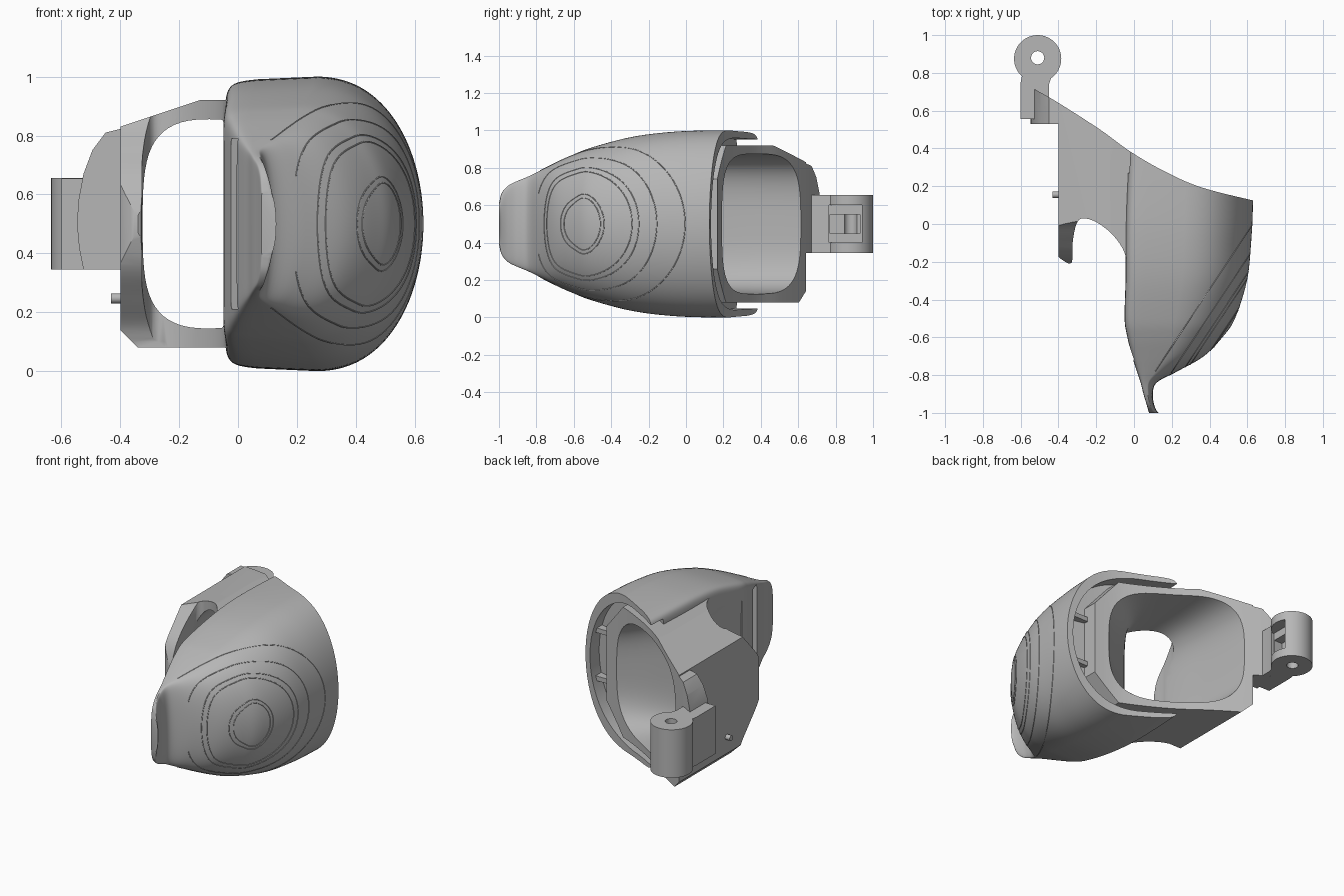
import bpy, bmesh, math
from mathutils import Vector

if "Cube" in bpy.data.objects:
    bpy.data.objects.remove(bpy.data.objects["Cube"])

grey = bpy.data.materials.new("matte grey")
grey.diffuse_color = (0.47, 0.47, 0.47, 1)
grey.use_nodes = True
grey.node_tree.nodes["Principled BSDF"].inputs["Base Color"].default_value = (0.47, 0.47, 0.47, 1)


def make(name, bm):
    bmesh.ops.recalc_face_normals(bm, faces=bm.faces)
    me = bpy.data.meshes.new(name)
    bm.to_mesh(me)
    bm.free()
    ob = bpy.data.objects.new(name, me)
    bpy.context.collection.objects.link(ob)
    return ob


def loft(name, loops):
    bm = bmesh.new()
    rows = [[bm.verts.new(p) for p in loop] for loop in loops]
    n = len(rows[0])
    for a, b in zip(rows, rows[1:]):
        for i in range(n):
            j = (i + 1) % n
            bm.faces.new((a[i], a[j], b[j], b[i]))
    bm.faces.new(rows[0])
    bm.faces.new(rows[-1])
    return make(name, bm)


def prism(name, pts, axis, lo, hi):
    """Extrude a 2D outline along an axis."""
    place = {"x": lambda u, v, w: (w, u, v), "y": lambda u, v, w: (u, w, v),
             "z": lambda u, v, w: (u, v, w)}[axis]
    return loft(name, [[place(u, v, w) for u, v in pts] for w in (lo, hi)])


def box(name, x, y, z):
    return prism(name, [(x[0], y[0]), (x[1], y[0]), (x[1], y[1]), (x[0], y[1])], "z", *z)


def disc(cx, cy, r, n=48):
    return [(cx + r * math.cos(math.tau * i / n), cy + r * math.sin(math.tau * i / n)) for i in range(n)]


def spline(pts, n):
    """Smooth interpolation through a short list of points."""
    p = [Vector(q) for q in pts]
    p = [2 * p[0] - p[1]] + p + [2 * p[-1] - p[-2]]
    out = []
    for i in range(1, len(p) - 2):
        a, b, c, d = p[i - 1:i + 3]
        for k in range(n):
            t = k / n
            out.append(0.5 * (2 * b + (c - a) * t + (2 * a - 5 * b + 4 * c - d) * t * t
                              + (3 * b - a - 3 * c + d) * t ** 3))
    return out + [p[-2]]


def combine(target, others):
    """Apply a list of (operation, object) booleans and discard the tools."""
    for op, tool in others:
        m = target.modifiers.new("cut", "BOOLEAN")
        m.operation, m.object, m.solver = op, tool, "EXACT"
        dg = bpy.context.evaluated_depsgraph_get()
        me = bpy.data.meshes.new_from_object(target.evaluated_get(dg))
        target.modifiers.clear()
        target.data = me
        bpy.data.objects.remove(tool)
    return target


def spow(v, e):
    return math.copysign(abs(v) ** e, v)


def section(y, xl, xr, h):
    """D shaped slice: nearly square on one side, elliptical on the other."""
    xc = xl + 0.44 * (xr - xl)
    loop = []
    for i in range(128):
        t = math.tau * (i + 0.5) / 128
        c, s = math.cos(t), math.sin(t)
        if c > 0:
            loop.append((xc + (xr - xc) * c ** 0.87, y, 0.5 + h * s))
        else:
            u = abs(c) ** 0.12
            loop.append((xc - (xc - xl) * u, y, 0.5 + h * (1 - 0.045 * u * u) * spow(s, 0.12)))
    return loop


# Domed shell: depth, inner edge, outer edge, half height
ribs = spline([(-1.0, 0.08, 0.13, 0.11), (-0.985, 0.075, 0.118, 0.165), (-0.95, 0.065, 0.105, 0.205),
               (-0.9, 0.05, 0.1, 0.23), (-0.84, 0.035, 0.12, 0.255), (-0.78, 0.015, 0.23, 0.285),
               (-0.7, -0.01, 0.37, 0.325), (-0.6, -0.035, 0.468, 0.372), (-0.5, -0.05, 0.535, 0.41),
               (-0.3, -0.045, 0.598, 0.463), (-0.1, -0.045, 0.62, 0.49), (0.12, -0.04, 0.63, 0.5),
               (0.5, -0.02, 0.63, 0.5)], 6)
body = loft("shell_and_frame", [section(*r) for r in ribs])

# Concentric raised rings traced where slanted planes meet the dome
ring_bm = bmesh.new()
axis = Vector((0.833, -0.552, 0))
for d in (0.525, 0.6, 0.645, 0.66, 0.708, 0.713):
    bm = bmesh.new()
    bm.from_mesh(body.data)
    cut = bmesh.ops.bisect_plane(bm, geom=bm.verts[:] + bm.edges[:] + bm.faces[:],
                                 plane_co=axis * d, plane_no=axis)["geom_cut"]
    for e in cut:
        if isinstance(e, bmesh.types.BMEdge) and all(v.co.y > -0.79 for v in e.verts):
            ring_bm.edges.new([ring_bm.verts.new(v.co) for v in e.verts])
    bm.free()
bmesh.ops.remove_doubles(ring_bm, verts=ring_bm.verts, dist=0.0005)
rings = make("dome_rings", ring_bm)
bpy.ops.object.select_all(action="DESELECT")
bpy.context.view_layer.objects.active = rings
rings.select_set(True)
bpy.ops.object.convert(target="CURVE")
rings = bpy.context.view_layer.objects.active
rings.data.bevel_depth = 0.0025
rings.data.bevel_resolution = 1
bpy.ops.object.convert(target="MESH")
rings = bpy.context.view_layer.objects.active

# Eye frame: plan outline trimmed by its front outline, pillar rounded at top and bottom
front_outline = [(-0.4, 0.83), (-0.13, 0.92), (0.3, 0.92), (0.45, 0.74), (0.45, 0.26),
                 (0.3, 0.08), (-0.34, 0.08), (-0.4, 0.14)]
hook = spline([(-0.42, -0.15), (-0.38, -0.19), (-0.33, -0.205), (-0.325, -0.1), (-0.305, 0.0),
               (-0.27, 0.03), (-0.2, 0.01), (-0.12, -0.05), (-0.06, -0.13), (-0.03, -0.22)], 4)
frame = prism("frame", [tuple(p) for p in hook] + [(0.05, -0.22), (0.55, 0.03), (0.55, 0.9), (-0.42, 0.9)],
              "z", 0.02, 0.98)
upper = [tuple(p) for p in spline([(0.03, 0.9), (0.0, 0.84), (-0.08, 0.75), (-0.17, 0.64), (-0.22, 0.5)], 5)]
upper += [(-0.3, 0.5), (-0.3, 1.0), (0.03, 1.0)]
lower = [(y, 1 - z) for y, z in upper]
combine(frame, [("INTERSECT", prism("trim", front_outline, "y", -1, 1))]
        + [("DIFFERENCE", prism("round", c, "x", -0.5, -0.25)) for c in (upper, lower)])

# Rounded tab beside the frame that carries the hinge
tab = prism("tab", [(-0.37, 0.345), (-0.525, 0.345), (-0.54, 0.42), (-0.547, 0.5), (-0.542, 0.58),
                    (-0.525, 0.67), (-0.495, 0.75), (-0.45, 0.81), (-0.37, 0.83)], "y", 0.53, 0.88)

# Concave back face
back = [tuple(p) for p in spline([(0.8, 0.09), (0.63, 0.125), (0.35, 0.196), (0.15, 0.285), (-0.02, 0.384),
                                  (-0.18, 0.5), (-0.39, 0.635), (-0.52, 0.71), (-0.7, 0.8)], 6)]


def behind(dx, dy):
    return prism("behind", [(x + dx, y + dy) for x, y in back] + [(-0.8, 1.4), (0.9, 1.4)], "z", -0.2, 1.2)


# Tunnel through the frame: each stop has a left and a right end, a half height and the widest place
stops = spline([(-0.325, -0.52, -0.043, -0.5, 0.352, 0.9), (-0.325, -0.25, -0.035, -0.3, 0.352, 0.9),
                (-0.325, -0.02, -0.02, -0.12, 0.355, 0.88), (-0.34, 0.25, 0.14, 0.03, 0.365, 0.65),
                (-0.355, 0.59, 0.37, 0.2, 0.375, 0.5), (-0.37, 0.85, 0.55, 0.34, 0.38, 0.5)], 5)
tunnel_loops = []
for lx, ly, rx, ry, h, mid in stops:
    loop = []
    for i in range(64):
        t = math.tau * (i + 0.5) / 64
        c = spow(math.cos(t), 0.6)
        u = mid + c * (mid if c < 0 else 1 - mid)
        loop.append((lx + (rx - lx) * u, ly + (ry - ly) * u, 0.5 + h * spow(math.sin(t), 0.6)))
    tunnel_loops.append(loop)
tunnel = loft("tunnel", tunnel_loops)

# Gap between shell and frame, broken by two low ribs
gap = loft("gap", [section(y, -0.15, 0.592, 0.46) for y in (-0.2, 0.7)])
combine(gap, [("INTERSECT", behind(-0.06, -0.08)),
              ("DIFFERENCE", prism("core", front_outline, "y", -1, 1))]
        + [("DIFFERENCE", box("rib", (0.4, 0.7), (-0.4, 0.1), (z, z + 0.03))) for z in (0.33, 0.64)])

# Narrow slot in the inner face of the front fin
slot = prism("slot", [(-0.05, -0.66), (-0.03, -0.73), (0.02, -0.71), (0.0, -0.64)], "z", 0.21, 0.79)

combine(body, [("UNION", frame), ("UNION", tab), ("DIFFERENCE", behind(0, 0)),
               ("DIFFERENCE", tunnel), ("DIFFERENCE", gap), ("DIFFERENCE", slot)])

# Hinge barrel with arm, pin hole and notch
hinge = prism("hinge_barrel", disc(-0.51, 0.875, 0.125), "z", 0.345, 0.655)
arm = [(-0.6, 0.555), (-0.45, 0.555), (-0.45, 0.74), (-0.43, 0.8), (-0.59, 0.8), (-0.6, 0.75)]
combine(hinge, [("UNION", prism("arm", arm, "z", 0.3451, 0.6549)),
                ("DIFFERENCE", prism("hole", disc(-0.51, 0.88, 0.035, 24), "z", 0, 1)),
                ("DIFFERENCE", box("notch", (-0.46, -0.3), (0.765, 0.94), (0.4, 0.6))),
                ("DIFFERENCE", box("notch", (-0.52, -0.3), (0.77, 0.93), (0.45, 0.55)))])

# Small side peg
peg = prism("side_peg", disc(0.155, 0.247, 0.017, 20), "x", -0.432, -0.38)

for ob in (body, rings, hinge, peg):
    ob.data.materials.clear()
    ob.data.materials.append(grey)
    bpy.ops.object.select_all(action="DESELECT")
    bpy.context.view_layer.objects.active = ob
    ob.select_set(True)
    bpy.ops.object.shade_smooth_by_angle(angle=math.radians(30))
